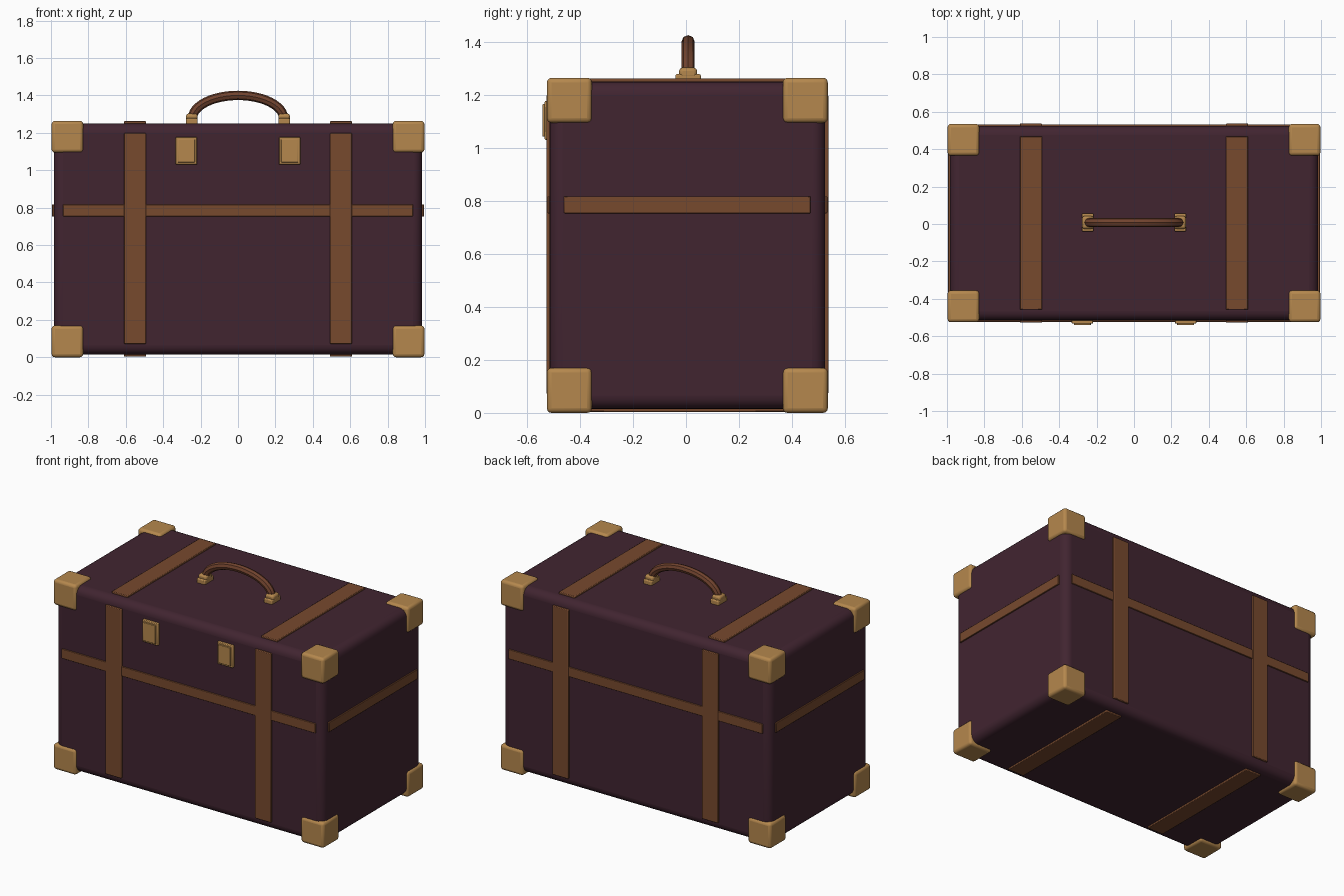
import bpy
import math
from mathutils import Vector

if "Cube" in bpy.data.objects:
    bpy.data.objects.remove(bpy.data.objects["Cube"], do_unlink=True)


def material(name, rgb):
    m = bpy.data.materials.new(name)
    m.use_nodes = True
    color = (*rgb, 1)
    m.diffuse_color = color
    m.node_tree.nodes["Principled BSDF"].inputs["Base Color"].default_value = color
    return m


plum = material("plum_leather", (0.053, 0.018, 0.030))
tan = material("brown_strap", (0.185, 0.067, 0.027))
brass = material("brass", (0.46, 0.245, 0.075))
grip = material("handle_leather", (0.165, 0.056, 0.027))


def smooth(obj):
    bpy.ops.object.select_all(action="DESELECT")
    obj.select_set(True)
    bpy.context.view_layer.objects.active = obj
    bpy.ops.object.shade_smooth_by_angle(angle=math.radians(40))


def box(name, low, high, mat, bevel, segments=2):
    low, high = Vector(low), Vector(high)
    bpy.ops.mesh.primitive_cube_add(size=1, location=(low + high) / 2)
    obj = bpy.context.object
    obj.name = name
    obj.scale = high - low
    bpy.ops.object.transform_apply(location=False, rotation=False, scale=True)
    obj.data.materials.append(mat)
    mod = obj.modifiers.new("soft_edges", "BEVEL")
    mod.width = bevel
    mod.segments = segments
    smooth(obj)
    return obj


# Case body, centred a little behind the origin because the latches stick out
MID = 0.005
X, Y, BOTTOM, TOP = 0.985, 0.52, 0.015, 1.25
box("case_body", (-X, MID - Y, BOTTOM), (X, MID + Y, TOP), plum, 0.05, 5)

# Brass corner caps
CAP = 0.17
for sx, side in ((-1, "right"), (1, "left")):
    for sy, face in ((-1, "front"), (1, "back")):
        for z, level in ((0, "bottom"), (1.264 - CAP, "top")):
            cx, cy = sx * (0.997 - CAP / 2), MID + sy * (0.53 - CAP / 2)
            h = CAP / 2
            box(f"{level}_{face}_{side}_corner_cap",
                (cx - h, cy - h, z), (cx + h, cy + h, z + CAP), brass, 0.018, 3)

# Straps running around the case over the long faces
for sx, side in ((-1, "right"), (1, "left")):
    x0, x1 = sx * 0.551 - 0.059, sx * 0.551 + 0.059
    for sy, face in ((-1, "front"), (1, "back")):
        inner, outer = MID + sy * (Y - 0.01), MID + sy * (Y + 0.012)
        box(f"{face}_{side}_strap", (x0, min(inner, outer), 0.072),
            (x1, max(inner, outer), 1.198), tan, 0.004)
    for z0, z1, level in ((0.004, BOTTOM + 0.01, "bottom"), (TOP - 0.01, 1.262, "top")):
        box(f"{level}_{side}_strap", (x0, MID - 0.463, z0),
            (x1, MID + 0.463, z1), tan, 0.004)

# Horizontal belt on all four sides
Z0, Z1 = 0.753, 0.817
for s, face, side in ((-1, "front", "right"), (1, "back", "left")):
    ends = sorted((MID + s * (Y - 0.01), MID + s * (Y + 0.008)))
    box(f"{face}_belt", (-0.935, ends[0], Z0), (0.935, ends[1], Z1), tan, 0.003)
    ends = sorted((s * (X - 0.01), s * (X + 0.009)))
    box(f"{side}_belt", (ends[0], MID - 0.465, Z0), (ends[1], MID + 0.465, Z1), tan, 0.003)

# Front latches
for s, side in ((-1, "right"), (1, "left")):
    x = s * 0.276
    box(f"{side}_latch", (x - 0.057, -0.533, 1.03), (x + 0.057, -0.5, 1.177), brass, 0.004)
    box(f"{side}_latch_plate", (x - 0.046, -0.541, 1.042), (x + 0.046, -0.53, 1.165), brass, 0.003)

# Handle mounts
HY = 0.008
for s, side in ((-1, "right"), (1, "left")):
    x = s * 0.247
    box(f"{side}_handle_base", (x - 0.031, HY - 0.048, 1.24),
        (x + 0.031, HY + 0.048, 1.278), brass, 0.006)
    box(f"{side}_handle_socket", (x - 0.031, HY - 0.034, 1.262),
        (x + 0.031, HY + 0.034, 1.302), brass, 0.012)

# Arched handle swept along a flattened half ellipse
curve = bpy.data.curves.new("handle", "CURVE")
curve.dimensions = "3D"
curve.bevel_depth = 0.025
curve.bevel_resolution = 2
curve.use_fill_caps = True
spline = curve.splines.new("POLY")
STEPS = 24
spline.points.add(STEPS)
for i, p in enumerate(spline.points):
    a = math.pi * i / STEPS
    p.co = (-0.243 * math.cos(a), HY, 1.278 + 0.122 * math.sin(a), 1)
handle = bpy.data.objects.new("handle", curve)
bpy.context.collection.objects.link(handle)
curve.materials.append(grip)
bpy.ops.object.select_all(action="DESELECT")
handle.select_set(True)
bpy.context.view_layer.objects.active = handle
bpy.ops.object.convert(target="MESH")
smooth(bpy.context.object)
